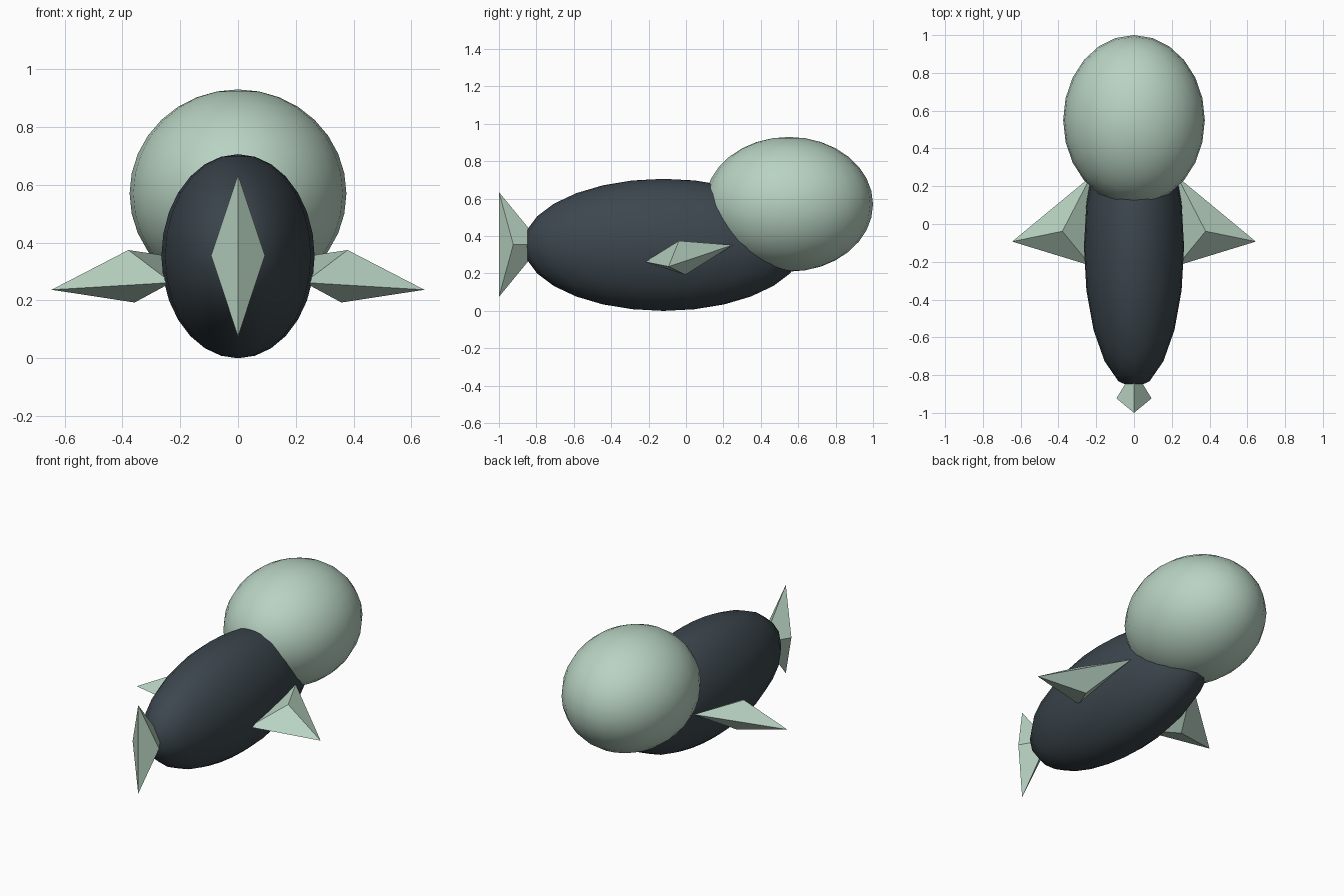
import bpy
from mathutils import Vector

if "Cube" in bpy.data.objects:
    bpy.data.objects.remove(bpy.data.objects["Cube"])


def material(name, color):
    m = bpy.data.materials.new(name)
    m.diffuse_color = (*color, 1)
    m.use_nodes = True
    m.node_tree.nodes["Principled BSDF"].inputs["Base Color"].default_value = m.diffuse_color
    return m


pale = material("pale_green", (0.48, 0.65, 0.54))
dark = material("dark_slate", (0.045, 0.062, 0.075))


def ellipsoid(name, center, radii, segments, rings, mat):
    bpy.ops.mesh.primitive_uv_sphere_add(segments=segments, ring_count=rings, radius=1, location=center)
    ob = bpy.context.object
    ob.name = name
    ob.scale = radii
    bpy.ops.object.transform_apply(location=False, rotation=False, scale=True)
    bpy.ops.object.shade_smooth()
    ob.data.materials.append(mat)
    return ob


def fin(name, corners, thickness=0.093):
    """Flat-faced triangular fin, swollen to a point on both sides of its centre."""
    a, b, c = (Vector(p) for p in corners)
    mid = (a + b + c) / 3
    n = (b - a).cross(c - a).normalized() * thickness
    verts = [a, b, c, mid + n, mid - n]
    faces = [(0, 1, 3), (1, 2, 3), (2, 0, 3), (1, 0, 4), (2, 1, 4), (0, 2, 4)]
    me = bpy.data.meshes.new(name)
    me.from_pydata(verts, [], faces)
    me.materials.append(pale)
    ob = bpy.data.objects.new(name, me)
    bpy.context.collection.objects.link(ob)
    return ob


# Body and head
ellipsoid("body", (0, -0.12, 0.353), (0.265, 0.75, 0.353), 20, 14, dark)
ellipsoid("head", (0, 0.55, 0.57), (0.375, 0.45, 0.36), 24, 16, pale)

# Tail fin
fin("tail_fin", [(0, -0.77, 0.355), (0, -1.0, 0.075), (0, -1.0, 0.635)])

# Side fins, mirrored
for side, label in ((1, "right"), (-1, "left")):
    pts = [(0.23, 0.25, 0.352), (0.23, -0.22, 0.262), (0.645, -0.093, 0.237)]
    pts = [(side * x, y, z) for x, y, z in pts]
    fin(label + "_side_fin", pts if side < 0 else pts[::-1])
